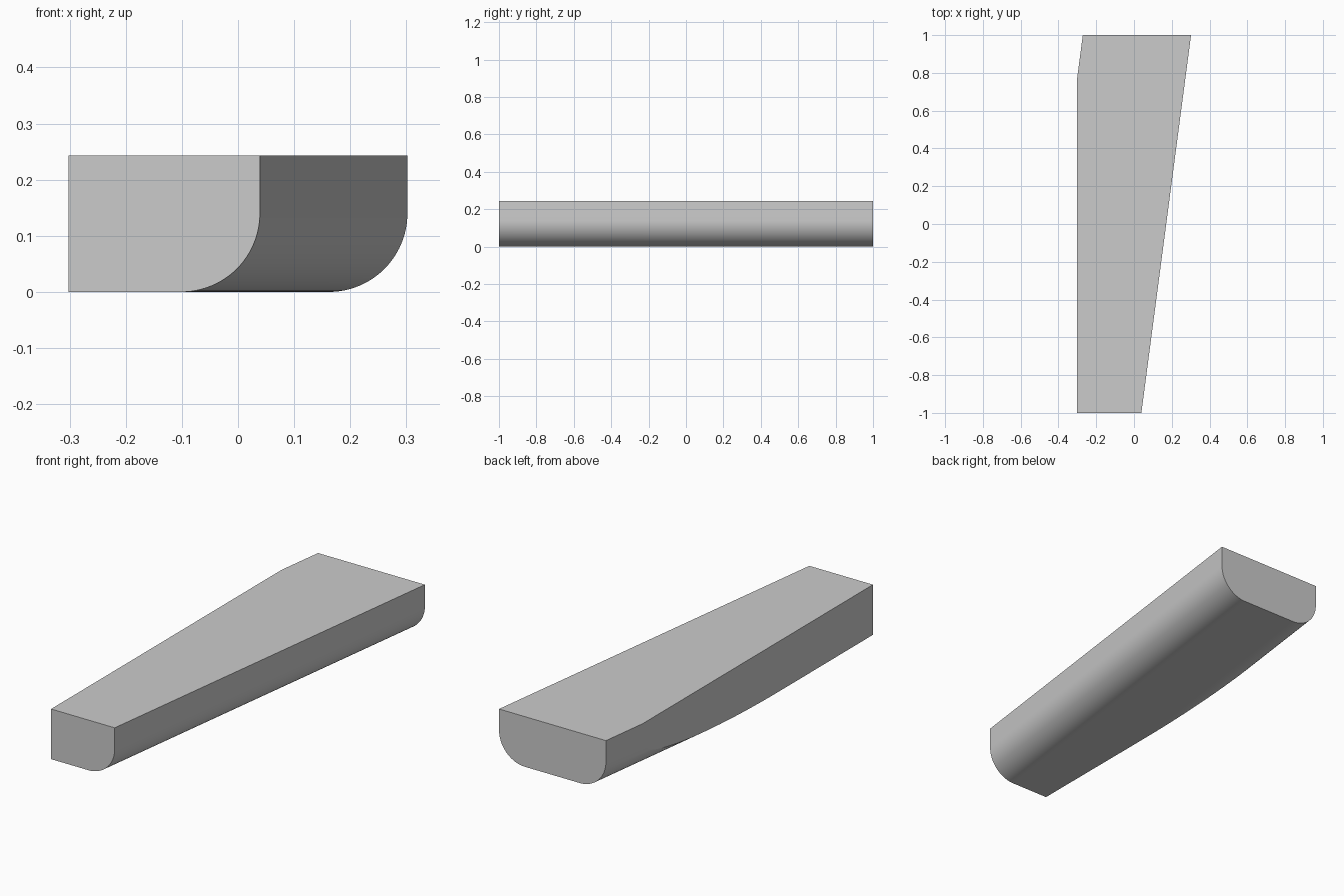
import bpy
import bmesh
from math import cos, sin, pi, radians
from mathutils import Vector

cube = bpy.data.objects.get("Cube")
if cube:
    bpy.data.objects.remove(cube, do_unlink=True)

HEIGHT = 0.243
RADIUS = 0.14
LEFT, RIGHT = -0.271, 0.302     # back end of the bar
SKEW = 0.263                    # sideways shift over the full length
CUT_X = -0.302                  # flat trimmed side
STEPS = 24

# Material
grey = bpy.data.materials.new("plain grey")
grey.use_nodes = True
colour = (0.6, 0.6, 0.6, 1)
grey.diffuse_color = colour
grey.node_tree.nodes["Principled BSDF"].inputs["Base Color"].default_value = colour


def round_corner(cx, start):
    """Quarter circle resting on the ground, centred on cx."""
    return [(cx + RADIUS * cos(start + i / STEPS * pi / 2),
             RADIUS + RADIUS * sin(start + i / STEPS * pi / 2))
            for i in range(STEPS + 1)]


# Cross-section: flat top, both lower corners rounded
profile = [(RIGHT, HEIGHT), (LEFT, HEIGHT)]
profile += round_corner(LEFT + RADIUS, pi)
profile += round_corner(RIGHT - RADIUS, 1.5 * pi)

# Skewed bar, extruded from back to front
bm = bmesh.new()
back = bm.faces.new([bm.verts.new((x, 1, z)) for x, z in profile])
front = bmesh.ops.extrude_face_region(bm, geom=[back], use_keep_orig=True)
front_verts = [g for g in front["geom"] if isinstance(g, bmesh.types.BMVert)]
bmesh.ops.translate(bm, verts=front_verts, vec=Vector((-SKEW, -2, 0)))

# Trim the side flat and close the cut
cut = bmesh.ops.bisect_plane(bm, geom=bm.verts[:] + bm.edges[:] + bm.faces[:],
                             plane_co=(CUT_X, 0, 0), plane_no=(-1, 0, 0),
                             clear_outer=True)
edges = [g for g in cut["geom_cut"] if isinstance(g, bmesh.types.BMEdge)]
bmesh.ops.edgenet_fill(bm, edges=edges)
bmesh.ops.recalc_face_normals(bm, faces=bm.faces[:])

mesh = bpy.data.meshes.new("tapered_bar")
bm.to_mesh(mesh)
bm.free()
mesh.materials.append(grey)
bar = bpy.data.objects.new("tapered_bar", mesh)
bpy.context.collection.objects.link(bar)

# Smooth rounding, crisp edges
bpy.ops.object.select_all(action='DESELECT')
bar.select_set(True)
bpy.context.view_layer.objects.active = bar
bpy.ops.object.shade_smooth_by_angle(angle=radians(20))
